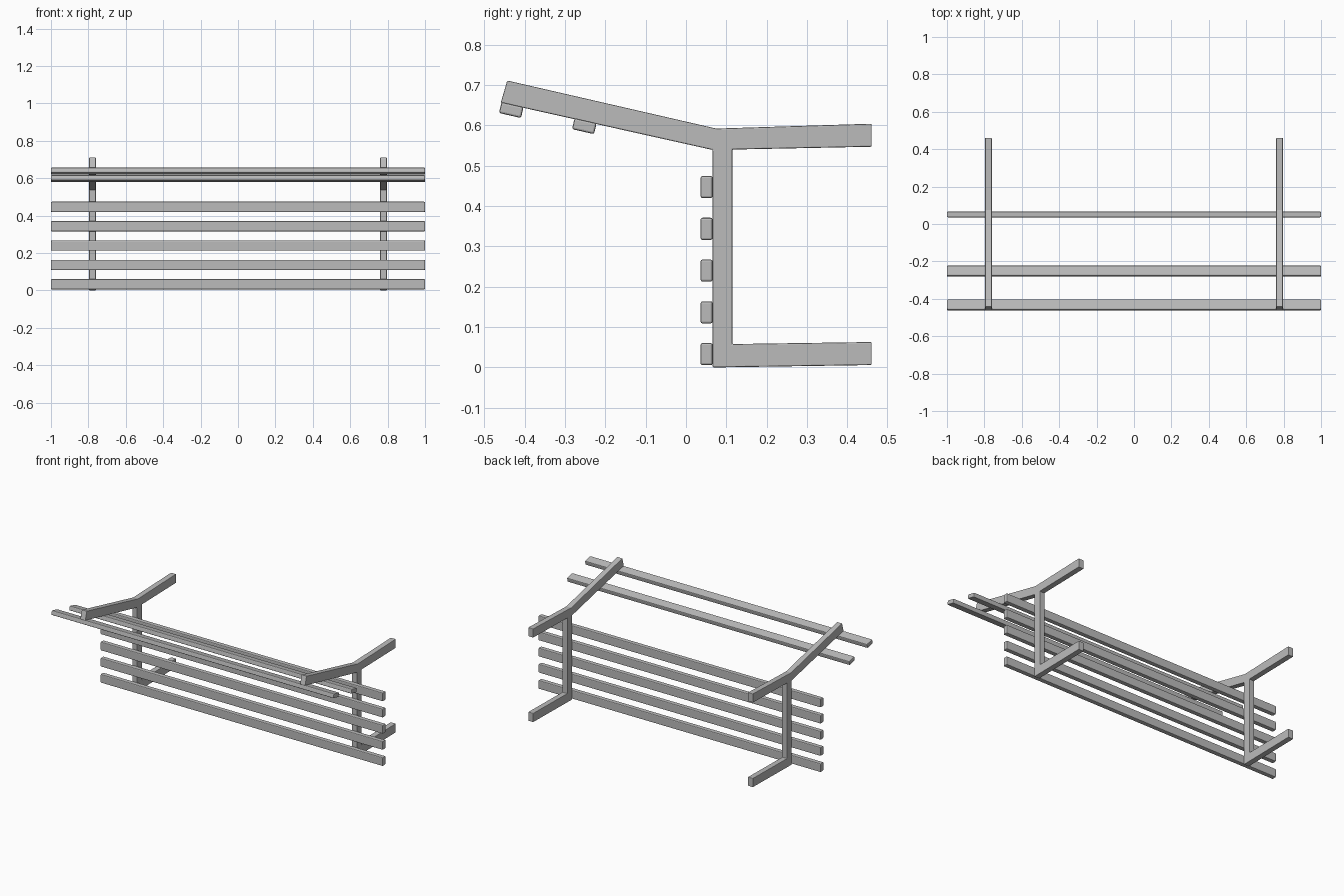
import bpy, bmesh, math

cube = bpy.data.objects.get("Cube")
if cube:
    bpy.data.objects.remove(cube, do_unlink=True)

grey = bpy.data.materials.new("plain_grey")
grey.use_nodes = True
colour = (0.5, 0.5, 0.5, 1)
grey.diffuse_color = colour
grey.node_tree.nodes["Principled BSDF"].inputs["Base Color"].default_value = colour


def finish(name, bm, bevel):
    bmesh.ops.recalc_face_normals(bm, faces=bm.faces)
    mesh = bpy.data.meshes.new(name)
    bm.to_mesh(mesh)
    bm.free()
    mesh.materials.append(grey)
    obj = bpy.data.objects.new(name, mesh)
    bpy.context.collection.objects.link(obj)
    mod = obj.modifiers.new("soft_edges", "BEVEL")
    mod.width = bevel
    mod.segments = 2
    mod.limit_method = "ANGLE"
    return obj


def slat(name, y, z, depth, height, tilt=0):
    bm = bmesh.new()
    bmesh.ops.create_cube(bm, size=1)
    bmesh.ops.scale(bm, vec=(2, depth, height), verts=bm.verts)
    obj = finish(name, bm, 0.005)
    obj.location = (0, y, z)
    obj.rotation_euler.x = tilt


# Side frames: foot, post, rear arm and rising front arm in one outline
OUTLINE = [(0.066, 0), (0.46, 0.006), (0.46, 0.063), (0.115, 0.058),
           (0.115, 0.54), (0.46, 0.547), (0.46, 0.604), (0.075, 0.592),
           (-0.443, 0.711), (-0.459, 0.656), (0.066, 0.539)]
WIDTH = 0.036


def side_frame(name, x):
    bm = bmesh.new()
    face = bm.faces.new([bm.verts.new((x - WIDTH / 2, y, z)) for y, z in OUTLINE])
    out = bmesh.ops.extrude_face_region(bm, geom=[face])
    moved = [v for v in out["geom"] if isinstance(v, bmesh.types.BMVert)]
    bmesh.ops.translate(bm, vec=(WIDTH, 0, 0), verts=moved)
    finish(name, bm, 0.003)


side_frame("left_frame", 0.778)
side_frame("right_frame", -0.778)

# Upright front slats
for i in range(5):
    slat(f"front_slat_{i + 1}", 0.051, 0.033 + i * 0.1035, 0.03, 0.055)

# Slats hung below the rising arms
TILT = math.radians(-12.8)
slat("outer_arm_slat", -0.433, 0.638, 0.056, 0.028, TILT)
slat("inner_arm_slat", -0.252, 0.598, 0.056, 0.028, TILT)
